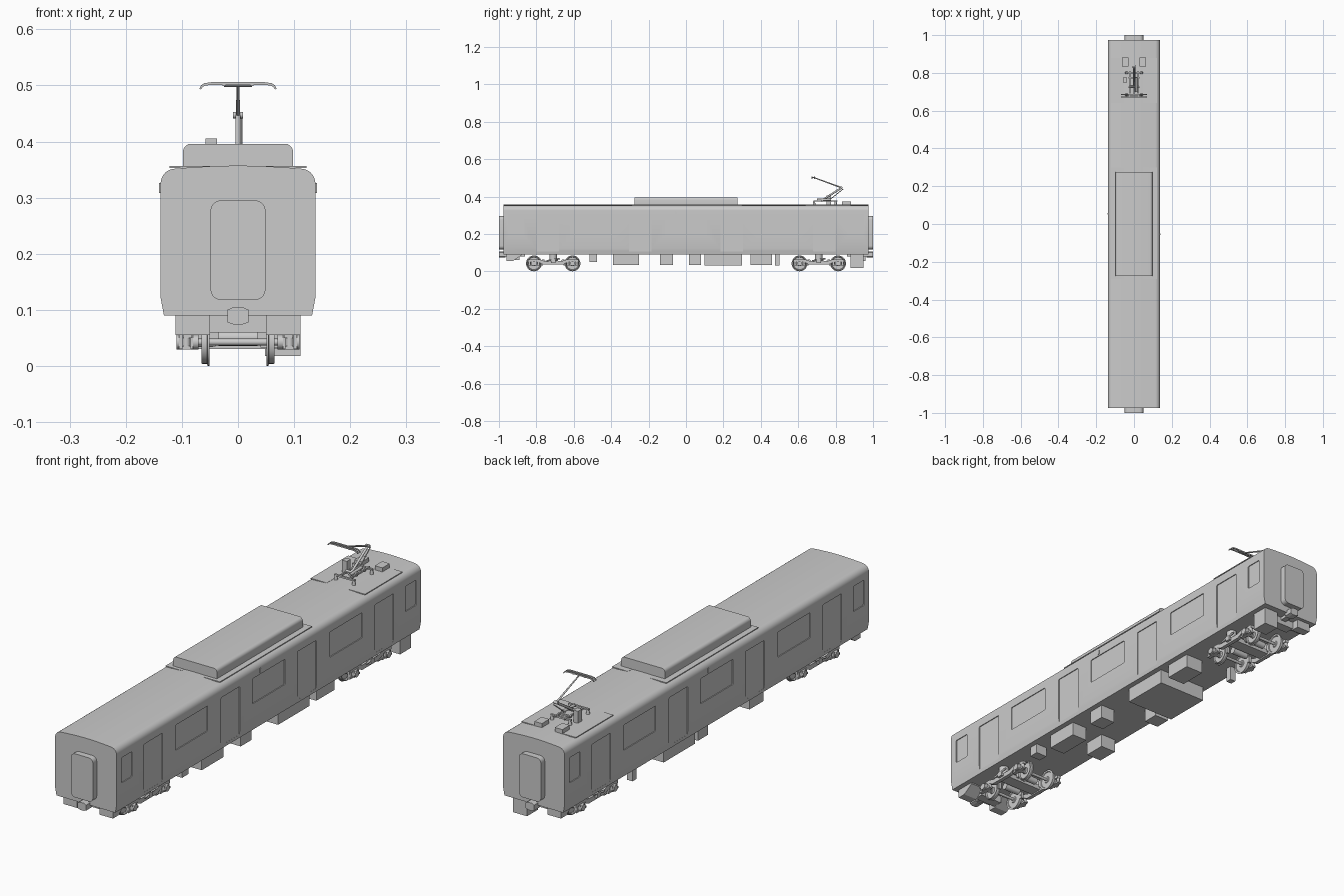
import bpy, bmesh, math
from mathutils import Vector

if "Cube" in bpy.data.objects:
    bpy.data.objects.remove(bpy.data.objects["Cube"])


def finish(name, bm, smooth=0):
    bmesh.ops.recalc_face_normals(bm, faces=bm.faces)
    me = bpy.data.meshes.new(name)
    bm.to_mesh(me)
    bm.free()
    ob = bpy.data.objects.new(name, me)
    bpy.context.collection.objects.link(ob)
    if smooth:
        bpy.ops.object.select_all(action='DESELECT')
        ob.select_set(True)
        bpy.context.view_layer.objects.active = ob
        bpy.ops.object.shade_smooth_by_angle(angle=math.radians(smooth))
    return ob


def add_prism(bm, pts, axis, lo, hi):
    """Extrude a 2D outline along an axis."""
    put = {'x': lambda a, b, t: (t, a, b), 'y': lambda a, b, t: (a, t, b),
           'z': lambda a, b, t: (a, b, t)}[axis]
    f = bm.faces.new([bm.verts.new(put(a, b, lo)) for a, b in pts])
    new = bmesh.ops.extrude_face_region(bm, geom=[f])['geom']
    d = Vector(put(0, 0, hi - lo))
    bmesh.ops.translate(bm, vec=d, verts=[v for v in new if isinstance(v, bmesh.types.BMVert)])


def prism(name, pts, axis, lo, hi, smooth=0):
    bm = bmesh.new()
    add_prism(bm, pts, axis, lo, hi)
    return finish(name, bm, smooth)


def box(name, x0, x1, y0, y1, z0, z1):
    return prism(name, [(x0, y0), (x1, y0), (x1, y1), (x0, y1)], 'z', z0, z1)


def rounded(x0, x1, z0, z1, r, n=5):
    """Rounded rectangle outline."""
    out = []
    for i, (cx, cz) in enumerate([(x1-r, z1-r), (x0+r, z1-r), (x0+r, z0+r), (x1-r, z0+r)]):
        for k in range(n + 1):
            a = math.pi / 2 * (i + k / n)
            out.append((cx + r * math.cos(a), cz + r * math.sin(a)))
    return out


def tube(name, a, b, r, n=10, r2=None):
    a, b = Vector(a), Vector(b)
    bm = bmesh.new()
    bmesh.ops.create_cone(bm, cap_ends=True, segments=n, radius1=r, radius2=r if r2 is None else r2,
                          depth=(b - a).length)
    rot = (b - a).to_track_quat('Z', 'Y').to_matrix()
    for v in bm.verts:
        v.co = rot @ v.co + (a + b) / 2
    return finish(name, bm, 40)


def lathe_x(name, prof, x, y, z, side, n=28):
    """Spin a closed (offset, radius) profile about an axle line along x."""
    bm = bmesh.new()
    rings = [[bm.verts.new((x + side * o, y + r * math.cos(2*math.pi*k/n), z + r * math.sin(2*math.pi*k/n)))
              for k in range(n)] for o, r in prof]
    for i in range(len(rings)):
        A, B = rings[i], rings[(i + 1) % len(rings)]
        for k in range(n):
            bm.faces.new((A[k], A[(k+1) % n], B[(k+1) % n], B[k]))
    return finish(name, bm, 35)


# Body shell: cross-section extruded along the car
half = [(0.132, 0.09), (0.138, 0.122)]
for k in range(8):
    a = math.pi / 2 * k / 7 * 0.93
    half.append((0.112 + 0.026 * math.cos(a), 0.325 + 0.0265 * math.sin(a)))
half += [(0.085, 0.3538), (0.055, 0.3555), (0.025, 0.3567)]
section = half + [(0, 0.357)] + [(-x, z) for x, z in reversed(half)]
body = prism('body_shell', section, 'y', -0.975, 0.975)

# Recessed doors and windows cut into both sides
openings = [(y, 0.06, 0.105) for y in (-0.74, -0.245, 0.245, 0.74)]
openings += [(y, 0.104, 0.20) for y in (-0.495, 0, 0.495)] + [(-0.91, 0.034, 0.20), (0.91, 0.034, 0.20)]
bm = bmesh.new()
for s in (-1, 1):
    for y, w, z0 in openings:
        add_prism(bm, rounded(y - w, y + w, z0, 0.302, 0.004, 2), 'x', s * 0.1345, s * 0.16)
cutter = finish('opening_cutter', bm)
mod = body.modifiers.new('openings', 'BOOLEAN')
mod.object, mod.operation, mod.solver = cutter, 'DIFFERENCE', 'EXACT'
bpy.ops.object.select_all(action='DESELECT')
bpy.context.view_layer.objects.active = body
body.select_set(True)
bpy.ops.object.modifier_apply(modifier='openings')
bpy.data.objects.remove(cutter)
bpy.ops.object.shade_smooth_by_angle(angle=math.radians(25))
wn = body.modifiers.new('even_normals', 'WEIGHTED_NORMAL')
wn.keep_sharp = True

# Roof cooling unit and flat roof walkways
prism('roof_unit', rounded(-0.098, 0.098, 0.33, 0.396, 0.014), 'y', -0.275, 0.275, 30)
for s in (-1, 1):
    for y0, y1 in ((-0.29, 0.30), (0.64, 0.88)):
        box('roof_walkway', *sorted((s * 0.05, s * 0.122)), y0, y1, 0.353, 0.3565)
    # Side indicator lamp
    box('side_lamp', *sorted((s * 0.13, s * 0.1405)), -s * 0.055 - 0.004, -s * 0.055 + 0.004, 0.308, 0.326)

# Ends: gangway, coupler and buffer beam
for e in (-1, 1):
    prism('gangway', rounded(-0.049, 0.049, 0.118, 0.295, 0.018), 'y', e * 0.97, e * 1.0, 30)
    box('coupler_shank', -0.012, 0.012, *sorted((e * 0.86, e * 0.99)), 0.078, 0.1)
    prism('coupler_head', [(-0.019, 0.078), (-0.008, 0.074), (0.008, 0.074), (0.019, 0.078),
                           (0.019, 0.1), (0.008, 0.105), (-0.008, 0.105), (-0.019, 0.1)],
          'y', e * 0.965, e * 1.0)
    box('coupler_beam', -0.05, 0.05, *sorted((e * 0.89, e * 0.93)), 0.06, 0.092)
    for s in (-1, 1):
        if (e, s) == (1, 1):
            box('end_equipment_box', 0.048, 0.111, 0.88, 0.95, 0.018, 0.092)
        else:
            prism('end_skirt', [(e*0.96, 0.092), (e*0.96, 0.055), (e*0.925, 0.055), (e*0.88, 0.085),
                                (e*0.88, 0.092)], 'x', s * 0.05, s * 0.111)

# Underfloor equipment: x0, x1, y0, y1, bottom
for b in [(0.06, 0.11, -0.515, -0.475, 0.05), (0.04, 0.11, -0.39, -0.25, 0.033),
          (-0.11, -0.04, -0.34, -0.25, 0.035), (0.045, 0.11, -0.14, -0.07, 0.034),
          (-0.11, -0.045, 0.015, 0.08, 0.034), (-0.11, 0.11, 0.10, 0.30, 0.03),
          (0.03, 0.11, 0.345, 0.46, 0.034), (-0.11, -0.085, 0.475, 0.50, 0.03)]:
    box('underfloor_box', *b, 0.092)

# Bogies
wheel = [(-0.004, 0.0), (-0.004, 0.012), (-0.001, 0.014), (-0.001, 0.033), (-0.004, 0.035), (-0.004, 0.0425),
         (-0.001, 0.0425), (0.0, 0.039), (0.010, 0.0385), (0.010, 0.035), (0.003, 0.033), (0.003, 0.014),
         (0.010, 0.012), (0.010, 0.0)]
fr = [(-0.135, 0.05), (-0.135, 0.062), (-0.075, 0.064), (-0.05, 0.056), (0.05, 0.056), (0.075, 0.064),
      (0.135, 0.062), (0.135, 0.05), (0.08, 0.05), (0.055, 0.037), (-0.055, 0.037), (-0.08, 0.05)]
for c in (-0.71, 0.71):
    box('bogie_bolster', -0.09, 0.09, c - 0.025, c + 0.025, 0.042, 0.062)
    tube('bogie_pivot', (0, c, 0.05), (0, c, 0.092), 0.018, 16)
    for s in (-1, 1):
        prism('bogie_side_frame', [(c + y, z) for y, z in fr], 'x', s * 0.082, s * 0.098, 0)
        tube('air_spring', (s * 0.085, c, 0.055), (s * 0.085, c, 0.092), 0.02, 20)
        tube('damper', (s * 0.104, c - 0.035, 0.056), (s * 0.104, c + 0.035, 0.068), 0.004)
        box('damper_bracket', *sorted((s * 0.09, s * 0.108)), c - 0.012, c + 0.012, 0.045, 0.066)
        for w in (-0.103, 0.103):
            y = c + w
            lathe_x('wheel', wheel, s * 0.055, y, 0.0425, s)
            tube('axle_box', (s * 0.07, y, 0.0425), (s * 0.11, y, 0.0425), 0.013, 16)
            box('axle_box_housing', *sorted((s * 0.08, s * 0.105)), y - 0.013, y + 0.013, 0.03, 0.055)
            box('axle_box_arm', *sorted((s * 0.084, s * 0.1)), y - 0.032, y + 0.032, 0.029, 0.036)
            for d in (-0.024, 0.024):
                tube('axle_spring', (s * 0.092, y + d, 0.034), (s * 0.092, y + d, 0.056), 0.007, 12)
            k = -1 if w > 0 else 1
            box('brake_block', s * 0.058 - 0.006, s * 0.058 + 0.006, *sorted((y + k * 0.041, y + k * 0.049)),
                0.03, 0.058)
    for w in (-0.103, 0.103):
        tube('axle', (-0.085, c + w, 0.0425), (0.085, c + w, 0.0425), 0.006, 14)
        tube('traction_motor', (-0.035, c + w * 0.52, 0.05), (0.035, c + w * 0.52, 0.05), 0.014, 14)

# Pantograph base on insulators
for s in (-1, 1):
    box('pantograph_base_rail', s * 0.022 - 0.003, s * 0.022 + 0.003, 0.69, 0.81, 0.372, 0.379)
    for y in (0.685, 0.80):
        tube('insulator', (s * 0.04, y, 0.352), (s * 0.04, y, 0.374), 0.008, 10, 0.005)
    box('roof_arrester', s * 0.046 - 0.017, s * 0.046 + 0.017, 0.835, 0.882, 0.35, 0.373)
for y in (0.685, 0.725, 0.775, 0.80):
    w = 0.046 if y in (0.685, 0.80) else 0.028
    box('pantograph_cross_rail', -w, w, y - 0.004, y + 0.004, 0.371, 0.378)
box('pantograph_cylinder_box', -0.058, -0.037, 0.75, 0.775, 0.352, 0.405)
tube('raising_cylinder', (0.012, 0.70, 0.382), (0.012, 0.775, 0.385), 0.006)

# Pantograph arms
knee = (0, 0.832, 0.447)
tube('pantograph_lower_arm', (0, 0.728, 0.38), knee, 0.005)
tube('pantograph_lower_pivot', (-0.025, 0.728, 0.38), (0.025, 0.728, 0.38), 0.005)
tube('pantograph_guide_rod', (0.006, 0.765, 0.38), (0.006, 0.84, 0.44), 0.002, 6)
tube('pantograph_knee', (-0.009, 0.832, 0.447), (0.009, 0.832, 0.447), 0.006)
tube('pantograph_upper_arm', knee, (0, 0.682, 0.502), 0.004, 10, 0.0025)
tube('pantograph_head_pivot', (-0.025, 0.682, 0.5), (0.025, 0.682, 0.5), 0.0025, 8)

# Contact strips with down-turned horns
top = [(-0.069, 0.494), (-0.066, 0.5), (-0.06, 0.504), (-0.045, 0.506)]
low = [(-0.043, 0.501), (-0.058, 0.5), (-0.063, 0.497), (-0.066, 0.493)]
mir = lambda p: [(-x, z) for x, z in reversed(p)]
for y in (0.673, 0.686):
    prism('contact_strip', top + mir(top) + mir(low) + low, 'y', y - 0.0025, y + 0.0025)
for x in (-0.025, 0.025):
    box('contact_strip_link', x - 0.003, x + 0.003, 0.672, 0.688, 0.499, 0.503)
